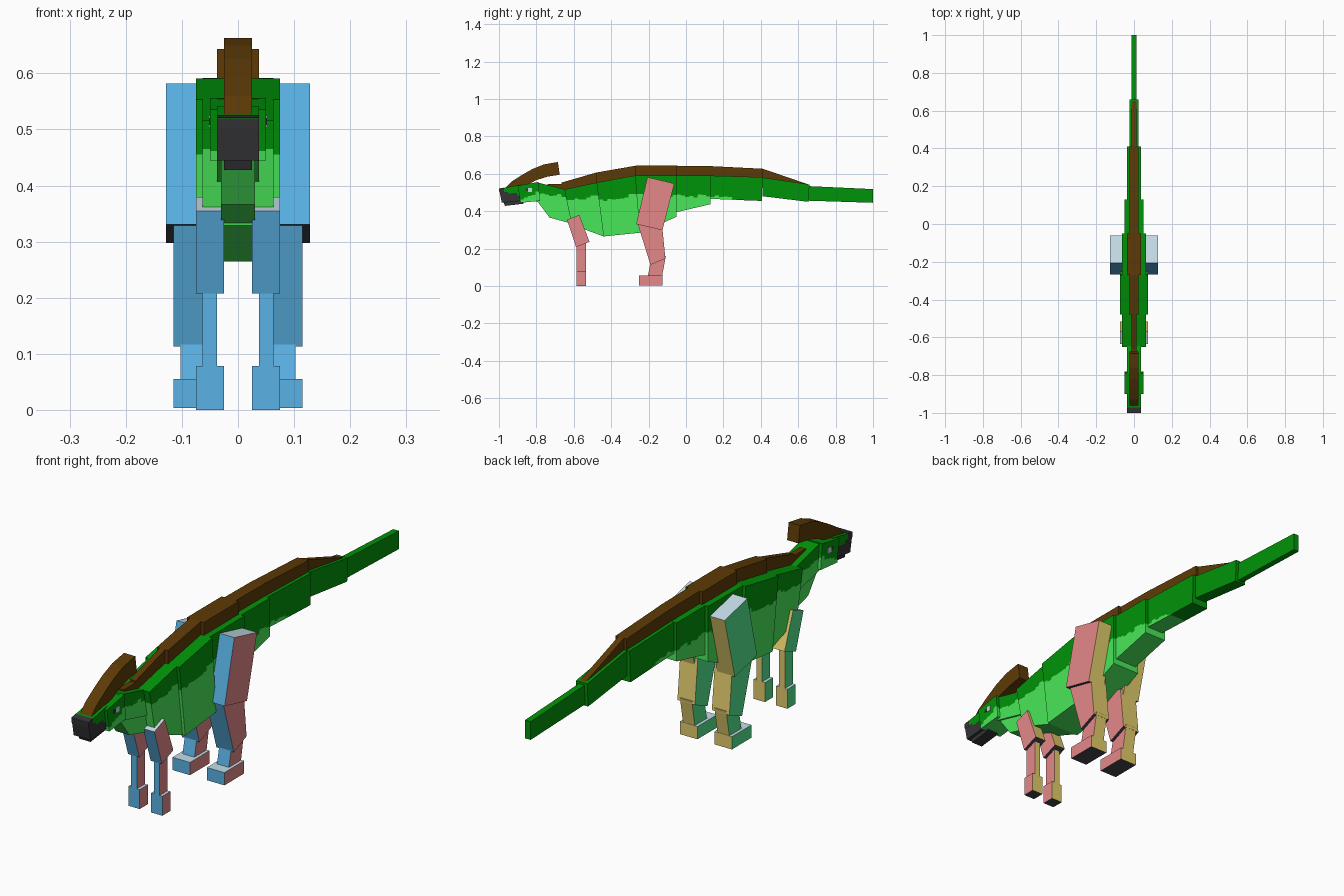
import bpy, bmesh, random

if "Cube" in bpy.data.objects:
    bpy.data.objects.remove(bpy.data.objects["Cube"])

random.seed(4)


def linear(c):
    c /= 255
    return c / 12.92 if c <= 0.04045 else ((c + 0.055) / 1.055) ** 2.4


COLOURS = [
    ("green", (0, 148, 8)), ("light_green", (74, 234, 90)), ("brown", (93, 58, 6)),
    ("dark_grey", (52, 51, 54)), ("sole_grey", (68, 70, 74)), ("blue", (90, 178, 229)),
    ("pink", (228, 136, 138)), ("teal", (82, 230, 140)), ("sand", (226, 204, 108)),
    ("pale_blue", (198, 222, 232))]
GREEN, LIGHT, BROWN, DARK, SOLE, BLUE, PINK, TEAL, SAND, PALE = range(10)
MATS = []
for name, rgb in COLOURS:
    m = bpy.data.materials.new(name)
    m.diffuse_color = (*[linear(c) for c in rgb], 1)
    m.use_nodes = True
    m.node_tree.nodes["Principled BSDF"].inputs["Base Color"].default_value = m.diffuse_color
    MATS.append(m)


def finish(name, bm):
    bmesh.ops.remove_doubles(bm, verts=bm.verts, dist=0.0001)
    bmesh.ops.recalc_face_normals(bm, faces=bm.faces)
    me = bpy.data.meshes.new(name)
    bm.to_mesh(me)
    bm.free()
    for m in MATS:
        me.materials.append(m)
    ob = bpy.data.objects.new(name, me)
    bpy.context.collection.objects.link(ob)
    return ob


def add_prism(bm, pts, x0, x1, rim, left, right, skip=()):
    """Extrude a (y, z) outline across x; rim holds one colour per edge."""
    a = [bm.verts.new((x0, y, z)) for y, z in pts]
    b = [bm.verts.new((x1, y, z)) for y, z in pts]
    bm.faces.new(a).material_index = left
    bm.faces.new(b).material_index = right
    n = len(pts)
    for i in range(n):
        if i not in skip:
            j = (i + 1) % n
            bm.faces.new((a[i], a[j], b[j], b[i])).material_index = rim[i]


def prism(name, pts, x0, x1, col):
    bm = bmesh.new()
    add_prism(bm, pts, x0, x1, [col] * len(pts), col, col)
    return finish(name, bm)


def lerp(p, q, t):
    return (p[0] + (q[0] - p[0]) * t, p[1] + (q[1] - p[1]) * t)


def segment(name, half, tf, tb, bf, bb, zf, zb, upper=GREEN, lower=LIGHT):
    """Block with a ragged colour seam running from height zf to zb."""
    s0 = lerp(bf, tf, (zf - bf[1]) / (tf[1] - bf[1]))
    s1 = lerp(bb, tb, (zb - bb[1]) / (tb[1] - bb[1]))
    n = max(3, round((s1[0] - s0[0]) / 0.022))
    seam = [s0]
    for i in range(n):
        z = lerp(s0, s1, (i + 0.5) / n)[1] + random.uniform(-0.01, 0.01)
        z = max(z, lerp(bf, bb, (i + 0.5) / n)[1] + 0.003)
        for t in (i, i + 1):
            seam.append((lerp(s0, s1, (t + (0.05 if t == i else -0.05)) / n)[0], z))
    seam.append(s1)
    k = len(seam)
    bm = bmesh.new()
    add_prism(bm, [tf, tb] + seam[::-1], -half, half, [upper] * (k + 2), upper, upper,
              range(2, k + 1))
    add_prism(bm, seam + [bb, bf], -half, half, [lower] * (k + 2), lower, lower,
              range(0, k - 1))
    return finish(name, bm)


# Body and tail, front to back
segment("shoulder", .063, (-.65, .516), (-.478, .553), (-.612, .329), (-.441, .265), .465, .478)
segment("chest", .075, (-.478, .553), (-.27, .591), (-.441, .265), (-.245, .285), .455, .488)
segment("hips", .063, (-.27, .591), (-.05, .592), (-.245, .285), (-.05, .37), .485, .485)
segment("rump", .05, (-.05, .592), (.13, .591), (-.05, .395), (.13, .437), .485, .478)
segment("tail_base", .0375, (.13, .59), (.27, .586), (.13, .466), (.27, .460), .481, .464)
for name, half, pts in (
        ("tail_base_rear", .0375, [(.27, .586), (.41, .582), (.405, .455), (.27, .460)]),
        ("tail_middle", .025, [(.41, .58), (.66, .543), (.655, .45), (.408, .48)]),
        ("tail_tip", .0125, [(.655, .534), (1, .518), (1, .445), (.655, .456)])):
    prism(name, pts, -half, half, GREEN)

# Neck and throat
segment("neck", .0375, (-.8, .555), (-.6, .505), (-.8, .45), (-.6, .40), .495, .48)
prism("throat", [(-.8, .46), (-.6, .46), (-.6, .33), (-.73, .366)], -.03, .03, LIGHT)

# Head, beak and lower jaw
segment("head", .05, (-.9, .536), (-.79, .556), (-.885, .445), (-.78, .455), .462, .5)
segment("beak", .0375, (-1, .52), (-.88, .542), (-.985, .445), (-.88, .455), .514, .485,
        GREEN, DARK)
prism("beak_tip", [(-1, .521), (-.972, .5262), (-.972, .5), (-.998, .5)], -.0378, .0378, DARK)
prism("lower_jaw", [(-.977, .452), (-.87, .462), (-.87, .44), (-.968, .428)], -.025, .025, DARK)

# Eyes
for s, side in ((-1, "left"), (1, "right")):
    for name, y, r, col in (("eye", -.835, .0105, PALE), ("pupil", -.852, .0065, DARK)):
        prism(f"{name}_{side}", [(y - r, .514 - r), (y + r, .514 - r), (y + r, .514 + r),
                                 (y - r, .514 + r)], s * .049, s * .0515, col)

# Curved head crest
crest = [(-.965, .525), (-.93, .56), (-.88, .592), (-.82, .626), (-.76, .65), (-.685, .663),
         (-.675, .595), (-.74, .585), (-.80, .566), (-.85, .54)]
prism("head_crest", crest, -.025, .025, BROWN)

# Ridge along the back, one block per body segment
ridge = [(-.74, .546, .53, .0125), (-.665, .553, .505, .0125), (-.478, .607, .54, .025),
         (-.27, .643, .58, .0375), (-.05, .643, .58, .025), (.13, .641, .58, .024),
         (.41, .627, .57, .0125), (.655, .543, .535, 0)]
for i, (p, q) in enumerate(zip(ridge, ridge[1:])):
    top = q[1] if i else .546
    prism(f"back_ridge_{i + 1}", [(p[0], p[1]), (q[0], top), (q[0], q[2]), (p[0], p[2])],
          -p[3], p[3], BROWN)

# Legs: outlines run top front, top back, bottom back, bottom front
legs = [
    ("hind_thigh", .05, .128, [(-.206, .582), (-.062, .548), (-.126, .298), (-.267, .331)]),
    ("hind_shin", .0375, .115, [(-.262, .345), (-.128, .325), (-.110, .147), (-.190, .113)]),
    ("hind_ankle", .05, .1025, [(-.184, .15), (-.108, .16), (-.13, .04), (-.205, .05)]),
    ("hind_foot", .0375, .115, [(-.25, .055), (-.126, .055), (-.126, .004), (-.25, .004)]),
    ("front_upper_leg", .025, .075, [(-.636, .355), (-.57, .38), (-.516, .236), (-.588, .208)]),
    ("front_lower_leg", .0375, .063, [(-.586, .235), (-.535, .235), (-.535, .07), (-.586, .07)]),
    ("front_foot", .025, .075, [(-.586, .078), (-.535, .078), (-.535, 0), (-.586, 0)]),
]
for name, x0, x1, pts in legs:
    for a, b, side in ((x0, x1, "right"), (-x1, -x0, "left")):
        bm = bmesh.new()
        add_prism(bm, pts, a, b, [PALE, SAND, SOLE, BLUE], TEAL, PINK)
        finish(f"{name}_{side}", bm)
